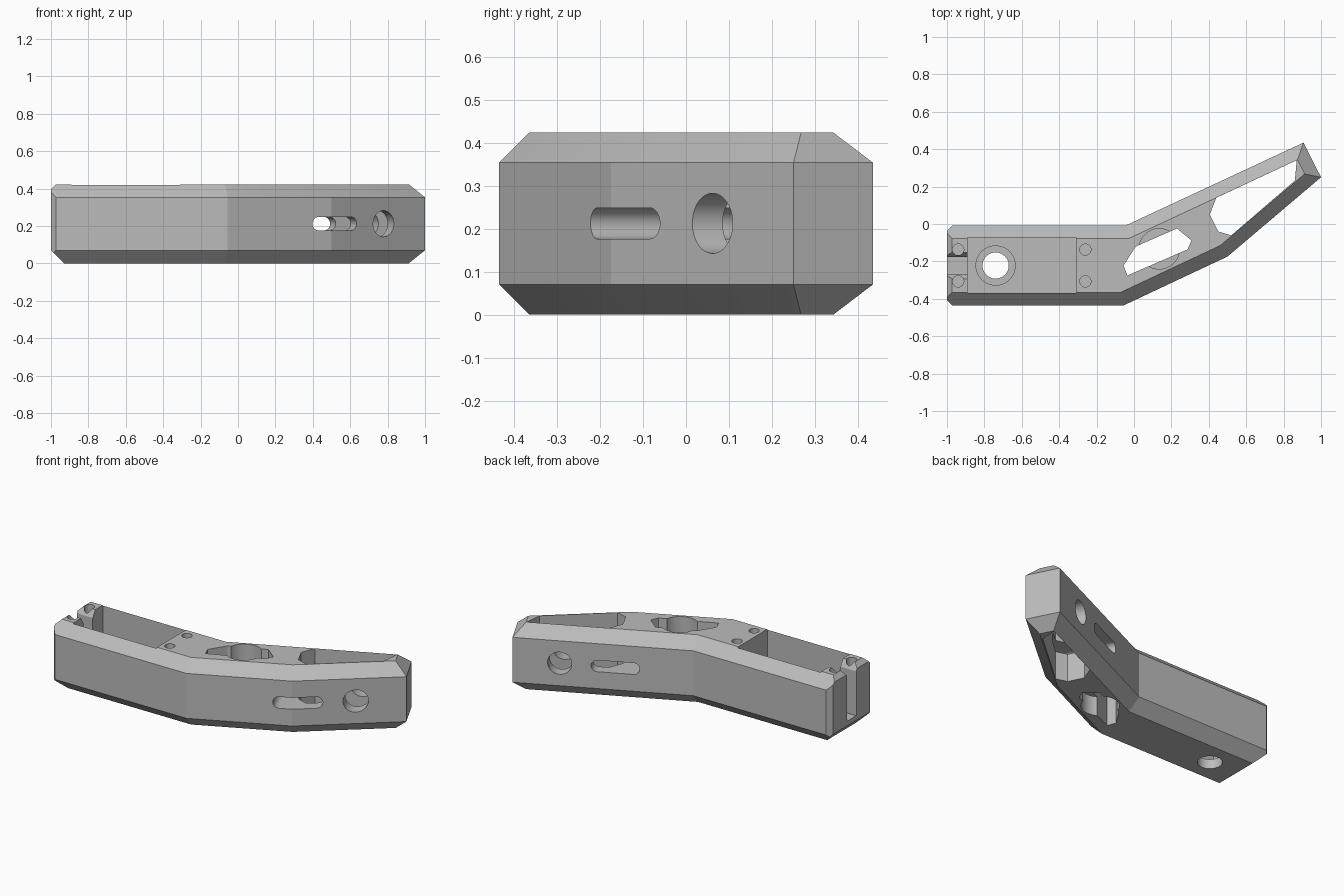
import bpy, bmesh, math
from mathutils import Matrix, Vector

cube = bpy.data.objects.get("Cube")
if cube:
    bpy.data.objects.remove(cube, do_unlink=True)

HEIGHT, CHAMFER = 0.423, 0.07
ARM = math.atan2(0.444, 0.951)          # direction of the bent arm


def make_object(name, bm):
    bmesh.ops.recalc_face_normals(bm, faces=bm.faces)
    mesh = bpy.data.meshes.new(name)
    bm.to_mesh(mesh)
    bm.free()
    ob = bpy.data.objects.new(name, mesh)
    bpy.context.collection.objects.link(ob)
    return ob


def loft(name, rings):
    """Closed solid through a stack of equal-length rings."""
    bm = bmesh.new()
    loops = [[bm.verts.new(p) for p in ring] for ring in rings]
    n = len(loops[0])
    bm.faces.new(loops[0])
    bm.faces.new(loops[-1])
    for a, b in zip(loops, loops[1:]):
        for i in range(n):
            j = (i + 1) % n
            bm.faces.new((a[i], a[j], b[j], b[i]))
    return make_object(name, bm)


def inset(points, distances):
    """Move each edge of a counter-clockwise outline inward by its distance."""
    result, n = [], len(points)

    def normal(i):
        d = (Vector(points[(i + 1) % n]) - Vector(points[i])).normalized()
        return Vector((-d.y, d.x))
    for i in range(n):
        m = Matrix((normal(i - 1), normal(i)))
        result.append(Vector(points[i]) + m.inverted() @ Vector((distances[i - 1], distances[i])))
    return result


def at_height(points, z):
    return [(p[0], p[1], z) for p in points]


def prism(points, z0=-0.1, z1=0.6):
    return loft("cutter", [at_height(points, z0), at_height(points, z1)])


def prism_x(points, x0, x1):
    """Prism along x from a (y, z) section."""
    return loft("cutter", [[(x, y, z) for y, z in points] for x in (x0, x1)])


def box(x0, x1, y0, y1, z0, z1):
    return prism([(x0, y0), (x1, y0), (x1, y1), (x0, y1)], z0, z1)


def stadium(radius, half=0.0, steps=24):
    """Round outline, stretched along its first axis by half on each side."""
    pts = []
    for side in (1, -1):
        for k in range(steps + 1):
            if half == 0 and k == steps:
                continue
            a = math.pi * (k / steps - 0.5)
            pts.append((side * (half + radius * math.cos(a)), side * radius * math.sin(a)))
    return pts


def drill(x, y, radius, z0=-0.1, z1=0.6):
    return prism([(x + u, y + v) for u, v in stadium(radius)], z0, z1)


def cross_drill(x, y, z, radius, half=0.0):
    """Hole running square to the bent arm, through both rails."""
    ob = prism(stadium(radius, half), -0.8, 0.8)
    ob.data.transform(Matrix.Translation((x, y, z)) @ Matrix.Rotation(ARM, 4, 'Z')
                      @ Matrix.Rotation(math.pi / 2, 4, 'X'))
    return ob


# Bent chamfered body; the last edge is the square open end
outline = [(-1, -0.435), (-0.055, -0.435), (0.5, -0.174), (1.0, 0.25),
           (0.906, 0.435), (-0.045, -0.008), (-1, -0.008)]
bottom = inset(outline, [CHAMFER] * 7)
top = inset(outline, [CHAMFER] * 6 + [0])
body = loft("bent_arm_body", [at_height(bottom, 0), at_height(outline, CHAMFER),
                              at_height(outline, HEIGHT - CHAMFER), at_height(top, HEIGHT)])

cutters = []

# Small chamfers around the open end
c = 0.028
for y, s in ((-0.435, 1), (-0.008, -1)):
    cutters.append(prism([(-1 - c, y + 2 * c * s), (-1 + 2 * c, y - c * s), (-1 - c, y - c * s)]))
lip = prism([(-1 - c, HEIGHT - 2 * c), (-1 + 2 * c, HEIGHT + c), (-1 - c, HEIGHT + c)], -0.1, 0.6)
lip.data.transform(Matrix.Rotation(math.pi / 2, 4, 'X'))
cutters.append(lip)

# Deep pocket, its end slot with flared top, and the floor hole
MID = -0.222
cutters.append(box(-0.89, -0.31, -0.37, -0.073, 0.08, 0.6))
cutters.append(prism_x([(MID - 0.046, 0.1), (MID + 0.046, 0.1), (MID + 0.046, 0.38),
                        (MID + 0.075, 0.43), (MID + 0.075, 0.6), (MID - 0.075, 0.6),
                        (MID - 0.075, 0.43), (MID - 0.046, 0.38)], -1.1, -0.85))
cutters.append(drill(-0.74, MID, 0.105, 0.06, 0.3))
cutters.append(drill(-0.74, MID, 0.07, -0.1, 0.3))

# Screw holes in the end posts and the middle block
for x in (-0.94, -0.26):
    for s in (-1, 1):
        cutters.append(drill(x, MID + s * 0.085, 0.03, 0.2))

# Long window with round seats on both faces
cutters.append(prism([(-0.035, -0.275), (0.286, -0.136), (0.307, -0.088),
                      (0.23, -0.024), (0.01, -0.12), (-0.056, -0.222)]))
cutters.append(drill(0.135, -0.133, 0.108, HEIGHT - 0.12, 0.6))
cutters.append(drill(0.135, -0.133, 0.108, -0.1, 0.12))

# Large opening between the two rails
cutters.append(prism([(0.405, 0.05), (0.45, -0.04), (0.52, -0.061),
                      (0.86, 0.232), (0.87, 0.341), (0.44, 0.14)]))

# Round hole and slot through both rails
cutters.append(cross_drill(0.78, 0.057, 0.212, 0.07))
cutters.append(cross_drill(0.52, -0.15, 0.212, 0.036, 0.105))

bpy.ops.object.select_all(action='DESELECT')
bpy.context.view_layer.objects.active = body
body.select_set(True)
for cutter in cutters:
    cutter.hide_render = True
    mod = body.modifiers.new("cut", 'BOOLEAN')
    mod.operation, mod.solver, mod.object = 'DIFFERENCE', 'EXACT', cutter
    bpy.ops.object.modifier_apply(modifier=mod.name)
    bpy.data.objects.remove(cutter, do_unlink=True)

# Single plain grey
grey = bpy.data.materials.new("plain grey")
grey.use_nodes = True
colour = (0.5, 0.5, 0.5, 1)
grey.diffuse_color = colour
grey.node_tree.nodes["Principled BSDF"].inputs["Base Color"].default_value = colour
body.data.materials.clear()
body.data.materials.append(grey)
for face in body.data.polygons:
    face.material_index = 0
bpy.ops.object.shade_smooth_by_angle(angle=math.radians(12))
